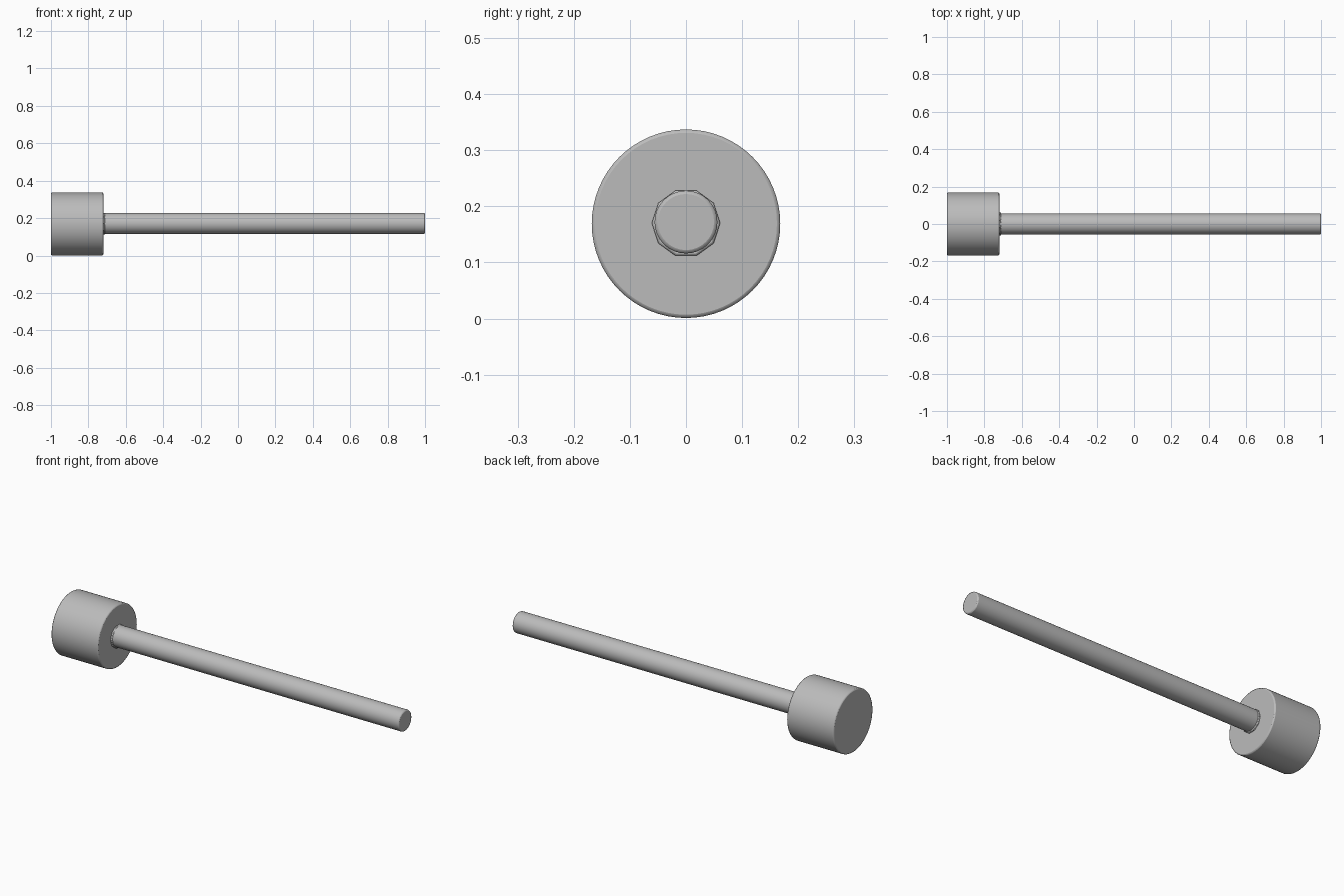
import bpy
import math

cube = bpy.data.objects.get("Cube")
if cube:
    bpy.data.objects.remove(cube, do_unlink=True)

# Single plain grey
grey = bpy.data.materials.new("plain_grey")
grey.use_nodes = True
colour = (0.5, 0.5, 0.5, 1)
grey.diffuse_color = colour
bsdf = next(n for n in grey.node_tree.nodes if n.type == "BSDF_PRINCIPLED")
bsdf.inputs["Base Color"].default_value = colour

AXIS_Z = 0.17


def rod(name, x0, x1, radius, sides, edge, z=AXIS_Z):
    """Cylinder lying along x with softened rims."""
    bpy.ops.mesh.primitive_cylinder_add(
        vertices=sides, radius=radius, depth=x1 - x0,
        location=((x0 + x1) / 2, 0, z), rotation=(0, math.pi / 2, 0))
    ob = bpy.context.object
    ob.name = name
    ob.data.materials.append(grey)
    bevel = ob.modifiers.new("rim", "BEVEL")
    bevel.width = edge
    bevel.segments = 2
    bevel.limit_method = "ANGLE"
    bevel.angle_limit = math.radians(50)
    bpy.ops.object.shade_smooth_by_angle(angle=math.radians(35))
    return ob


# Heavy round head
rod("head", -1.0, -0.72, 0.168, 64, 0.006, 0.169)

# Faceted collar where the handle enters the head
rod("collar", -0.74, -0.71, 0.061, 10, 0.004)

# Long handle
rod("handle", -0.75, 1.0, 0.056, 32, 0.006, 0.172)
